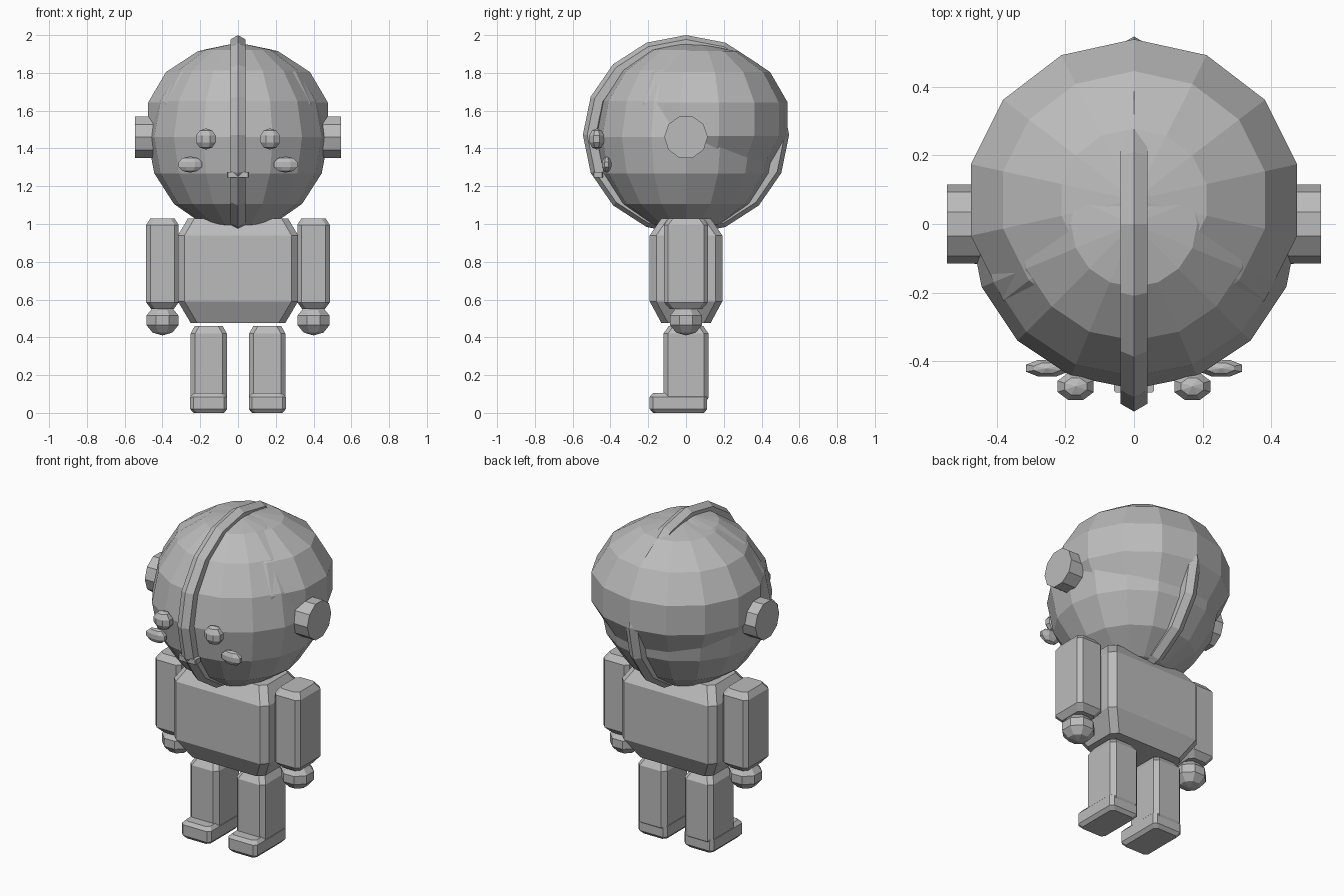
import bpy
import bmesh
from math import sin, cos, pi, tau

cube = bpy.data.objects.get("Cube")
if cube:
    bpy.data.objects.remove(cube, do_unlink=True)

GREY = (0.5, 0.5, 0.5, 1.0)
grey = bpy.data.materials.new("plain_grey")
grey.use_nodes = True
grey.diffuse_color = GREY
for node in grey.node_tree.nodes:
    if node.type == "BSDF_PRINCIPLED":
        node.inputs["Base Color"].default_value = GREY


def loft(name, rings, caps=True, closed=False):
    """Skin rings with equal point counts into one flat shaded object."""
    bm = bmesh.new()
    loops = [[bm.verts.new(p) for p in ring] for ring in rings]
    n = len(loops[0])
    pairs = list(zip(loops, loops[1:]))
    if closed:
        pairs.append((loops[-1], loops[0]))
    for a, b in pairs:
        for i in range(n):
            j = (i + 1) % n
            bm.faces.new((a[i], a[j], b[j], b[i]))
    if caps:
        bm.faces.new(loops[0])
        bm.faces.new(loops[-1])
    bmesh.ops.remove_doubles(bm, verts=bm.verts[:], dist=0.0001)
    bmesh.ops.recalc_face_normals(bm, faces=bm.faces[:])
    mesh = bpy.data.meshes.new(name)
    bm.to_mesh(mesh)
    bm.free()
    mesh.materials.append(grey)
    obj = bpy.data.objects.new(name, mesh)
    bpy.context.collection.objects.link(obj)
    return obj


def ball(name, centre, radii, segments, rows, turn=0.0):
    """Low-poly ellipsoid with its poles on z and a vertex facing the back."""
    cx, cy, cz = centre
    rx, ry, rz = radii
    rings = []
    for k in range(rows + 1):
        p = pi * k / rows
        rings.append([(cx + rx * sin(p) * sin(tau * i / segments + turn),
                       cy + ry * sin(p) * cos(tau * i / segments + turn),
                       cz + rz * cos(p)) for i in range(segments)])
    return loft(name, rings, caps=False)


def block(name, x, y, sections, cut):
    """Upright block with chamfered corners; sections are (z, half x, half y)."""
    rings = []
    for z, hx, hy in sections:
        corner = [(hx, hy - cut), (hx - cut, hy)]
        ring = corner + [(-a, b) for a, b in reversed(corner)]
        ring += [(-a, -b) for a, b in ring]
        rings.append([(x + a, y + b, z) for a, b in ring])
    return loft(name, rings)


# Head and the wider shell over its back
ball("head", (0, 0, 1.46), (0.48, 0.48, 0.5), 16, 8)
ball("head_shell", (0, 0.07, 1.555), (0.5, 0.48, 0.4), 14, 7)

# Crest band running around the head from front to back
band = []
for k in range(16):
    a = tau * k / 16
    ring = []
    for i in range(6):
        out = 0.046 * cos(tau * i / 6)
        ring.append((0.046 * sin(tau * i / 6),
                     (0.5 + out) * sin(a), 1.472 + (0.482 + out) * cos(a)))
    band.append(ring)
loft("crest_band", band, caps=False, closed=True)

# Mouth
block("mouth", 0, -0.465, [(1.245, 0.058, 0.025), (1.275, 0.058, 0.025)], 0.004)

# Torso
block("torso", 0, 0, [(0.475, 0.25, 0.13), (0.59, 0.318, 0.192),
                      (0.94, 0.318, 0.192), (1.03, 0.265, 0.13)], 0.035)

# Paired parts
for side, s in (("left", 1), ("right", -1)):
    ear = [[(s * x, 0.115 * cos(tau * i / 10), 1.46 + 0.115 * sin(tau * i / 10))
            for i in range(10)] for x in (0.42, 0.545)]
    loft(side + "_ear", ear)
    ball(side + "_eye", (s * 0.17, -0.473, 1.45), (0.06, 0.045, 0.056), 8, 5, pi / 8)
    ball(side + "_cheek", (s * 0.253, -0.42, 1.315), (0.07, 0.028, 0.043), 8, 5, pi / 8)
    block(side + "_arm", s * 0.4, 0, [(0.55, 0.06, 0.085), (0.585, 0.086, 0.116),
                                      (0.995, 0.086, 0.116), (1.03, 0.064, 0.09)], 0.022)
    ball(side + "_hand", (s * 0.4, 0, 0.49), (0.097, 0.097, 0.08), 8, 5, pi / 8)
    block(side + "_leg", s * 0.155, 0, [(0.05, 0.08, 0.1), (0.08, 0.096, 0.119),
                                        (0.42, 0.096, 0.119), (0.46, 0.074, 0.092)], 0.024)
    block(side + "_foot", s * 0.155, -0.04, [(0, 0.08, 0.135), (0.02, 0.098, 0.152),
                                             (0.085, 0.098, 0.152), (0.105, 0.08, 0.135)], 0.018)
